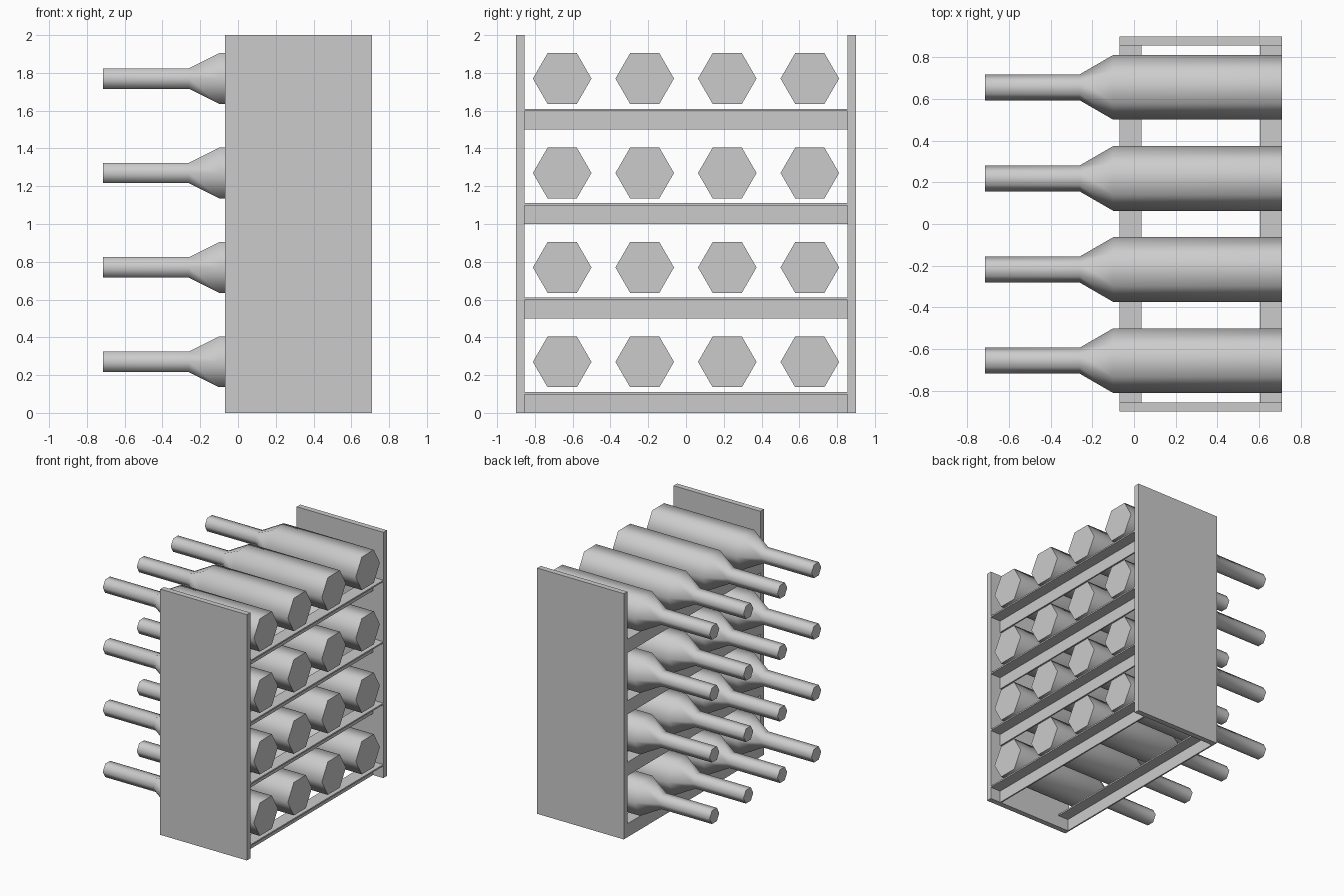
import bpy, bmesh, math

cube = bpy.data.objects.get("Cube")
if cube:
    bpy.data.objects.remove(cube, do_unlink=True)

grey = bpy.data.materials.new("light_grey")
grey.use_nodes = True
COLOUR = (0.6, 0.6, 0.6, 1)
grey.diffuse_color = COLOUR
grey.node_tree.nodes["Principled BSDF"].inputs["Base Color"].default_value = COLOUR


def make_object(name, bm):
    bmesh.ops.recalc_face_normals(bm, faces=bm.faces)
    mesh = bpy.data.meshes.new(name)
    bm.to_mesh(mesh)
    bm.free()
    mesh.materials.append(grey)
    obj = bpy.data.objects.new(name, mesh)
    bpy.context.collection.objects.link(obj)
    return obj


def prism(name, outline, axis_start, axis_end):
    """Extrude an x-z outline along y."""
    bm = bmesh.new()
    face = bm.faces.new([bm.verts.new((x, axis_start, z)) for x, z in outline])
    new = bmesh.ops.extrude_face_region(bm, geom=[face])["geom"]
    verts = [v for v in new if isinstance(v, bmesh.types.BMVert)]
    bmesh.ops.translate(bm, verts=verts, vec=(0, axis_end - axis_start, 0))
    return make_object(name, bm)


# Side panels
X0, X1, INNER, OUTER = -0.07, 0.71, 0.855, 0.9
for side, sign in (("left", 1), ("right", -1)):
    panel = [(X0, 0), (X1, 0), (X1, 2), (X0, 2)]
    prism(side + "_panel", panel, sign * INNER, sign * OUTER)

# Angle-iron rails: a flat top flange with a lip hanging from one edge
W, H, T = 0.105, 0.11, 0.012
angle = [(0, 0), (T, 0), (T, H - T), (W, H - T), (W, H), (0, H)]
for level in range(4):
    for label, x in (("neck", X0), ("base", X1 - W)):
        outline = [(x + px, level * 0.5 + pz) for px, pz in angle]
        prism(f"{label}_rail_{level + 1}", outline, -INNER, INNER)

# Six-sided bottles lying along x
PROFILE = [(-0.715, 0.0625), (-0.26, 0.0625), (-0.1, 0.155), (0.71, 0.155)]


def bottle(name, y, z):
    bm = bmesh.new()
    rings = []
    for x, r in PROFILE:
        turns = [math.tau * i / 6 for i in range(6)]
        rings.append([bm.verts.new((x, y + r * math.cos(a), z + r * math.sin(a))) for a in turns])
    for a, b in zip(rings, rings[1:]):
        for i in range(6):
            j = (i + 1) % 6
            bm.faces.new((a[i], a[j], b[j], b[i]))
    bm.faces.new(rings[0])
    bm.faces.new(rings[-1])
    obj = make_object(name, bm)
    bpy.ops.object.select_all(action="DESELECT")
    obj.select_set(True)
    bpy.context.view_layer.objects.active = obj
    bpy.ops.object.shade_smooth_by_angle(angle=math.radians(65))


for row in range(4):
    for col in range(4):
        bottle(f"bottle_{row + 1}_{col + 1}", (col - 1.5) * 0.437, 0.27 + row * 0.5)
